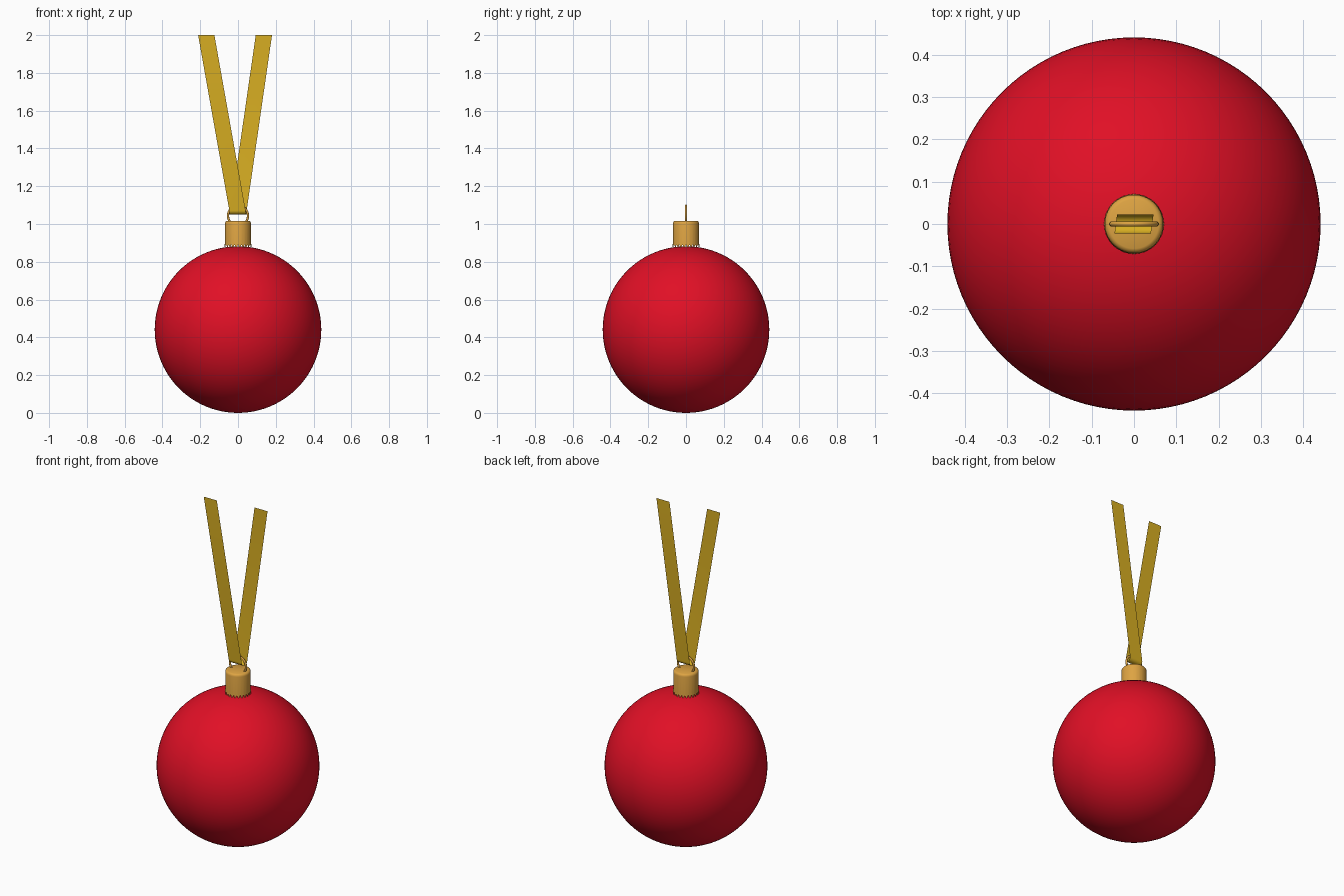
import bpy, bmesh, math

if "Cube" in bpy.data.objects:
    bpy.data.objects.remove(bpy.data.objects["Cube"])


def material(name, rgb):
    m = bpy.data.materials.new(name)
    m.diffuse_color = (*rgb, 1)
    m.use_nodes = True
    m.node_tree.nodes["Principled BSDF"].inputs["Base Color"].default_value = m.diffuse_color
    return m


red = material("glossy red", (0.75, 0.005, 0.019))
gold = material("cap gold", (0.73, 0.37, 0.055))
satin = material("ribbon gold", (0.68, 0.42, 0.016))


def finish(obj, name, mat, angle=40):
    obj.name = name
    obj.data.materials.append(mat)
    bpy.ops.object.select_all(action='DESELECT')
    obj.select_set(True)
    bpy.context.view_layer.objects.active = obj
    bpy.ops.object.shade_smooth_by_angle(angle=math.radians(angle))


def mesh_object(name, verts, faces, mat, angle=40):
    me = bpy.data.meshes.new(name)
    me.from_pydata(verts, [], faces)
    bm = bmesh.new()
    bm.from_mesh(me)
    bmesh.ops.recalc_face_normals(bm, faces=bm.faces)
    bm.to_mesh(me)
    bm.free()
    obj = bpy.data.objects.new(name, me)
    bpy.context.collection.objects.link(obj)
    finish(obj, name, mat, angle)


# Ball
R = 0.441
bpy.ops.mesh.primitive_uv_sphere_add(segments=96, ring_count=48, radius=R, location=(0, 0, R))
finish(bpy.context.object, "ball", red)

# Cap: lathed profile with a rounded shoulder and a toothed lower rim
N = 96
profile = [(0.0705, 0.872), (0.069, 0.900), (0.069, 1.002), (0.0675, 1.009),
           (0.064, 1.014), (0.058, 1.017)]
verts, faces = [], []
for k, (r, z) in enumerate(profile):
    for i in range(N):
        a = 2 * math.pi * i / N
        tooth = 0.010 * (1 + math.cos(24 * a)) if k == 0 else 0
        verts.append((r * math.cos(a), r * math.sin(a), z + tooth))
for k in range(len(profile) - 1):
    for i in range(N):
        j = (i + 1) % N
        faces.append((k * N + i, k * N + j, (k + 1) * N + j, (k + 1) * N + i))
faces.append(tuple((len(profile) - 1) * N + i for i in range(N)))
mesh_object("cap", verts, faces, gold)

# Wire ring standing in the cap
bpy.ops.mesh.primitive_torus_add(major_segments=48, minor_segments=12, major_radius=0.053,
                                 minor_radius=0.006, location=(0, 0, 1.044),
                                 rotation=(math.pi / 2, 0, 0))
finish(bpy.context.object, "hanging_ring", gold)

# Ribbon: one thin sheet folded through the ring, its two tails spreading upward
r, z0, half = 0.022, 1.072, 0.043
path = [(-0.168, -r, 2.0)]
for i in range(13):
    a = math.pi * i / 12
    path.append((-0.003 * math.cos(a), -r * math.cos(a), z0 - r * math.sin(a)))
path.append((0.137, r, 2.0))
verts = [(x + s * half, y, z) for x, y, z in path for s in (-1, 1)]
faces = [(2 * i, 2 * i + 1, 2 * i + 3, 2 * i + 2) for i in range(len(path) - 1)]
mesh_object("ribbon", verts, faces, satin)
